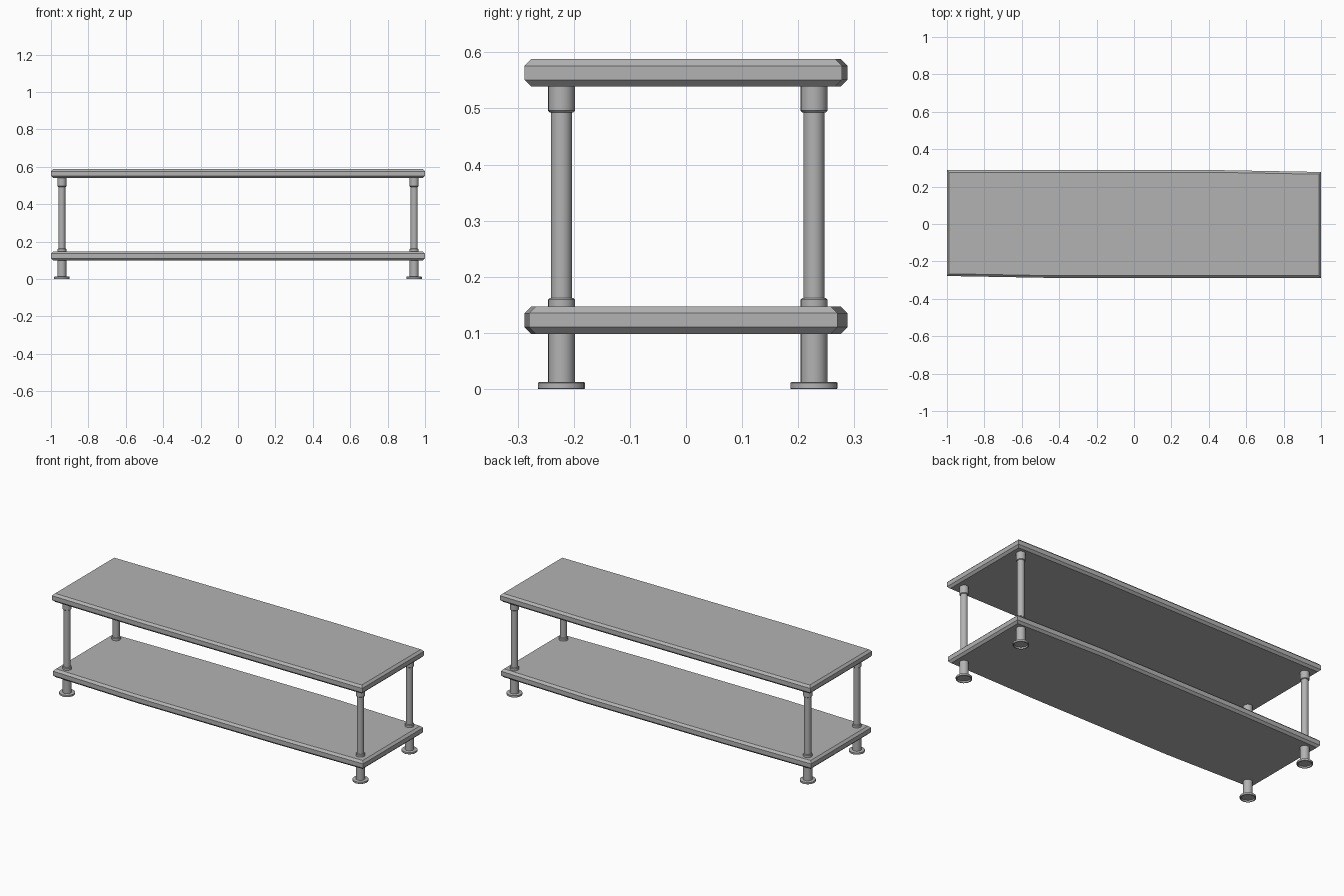
import bpy, bmesh, math

if "Cube" in bpy.data.objects:
    bpy.data.objects.remove(bpy.data.objects["Cube"])

grey = bpy.data.materials.new("dark_grey")
grey.diffuse_color = (0.45, 0.45, 0.45, 1)
grey.use_nodes = True
grey.node_tree.nodes["Principled BSDF"].inputs["Base Color"].default_value = grey.diffuse_color


def finish(name, bm, smooth=False):
    bmesh.ops.recalc_face_normals(bm, faces=bm.faces)
    mesh = bpy.data.meshes.new(name)
    bm.to_mesh(mesh)
    bm.free()
    mesh.materials.append(grey)
    ob = bpy.data.objects.new(name, mesh)
    bpy.context.collection.objects.link(ob)
    if smooth:
        bpy.context.view_layer.objects.active = ob
        ob.select_set(True)
        bpy.ops.object.shade_smooth_by_angle(angle=math.radians(35))
        ob.select_set(False)
    return ob


def loft(bm, rings):
    """Skin a stack of closed rings and cap both ends."""
    vs = [[bm.verts.new(p) for p in r] for r in rings]
    n = len(vs[0])
    for a, b in zip(vs, vs[1:]):
        for i in range(n):
            j = (i + 1) % n
            bm.faces.new((a[i], a[j], b[j], b[i]))
    bm.faces.new(vs[0][::-1])
    bm.faces.new(vs[-1])


def board(name, outline, z0, z1, c=0.012):
    """Slab with chamfered upper and lower edges."""
    def ring(z, inset):
        return [(x - math.copysign(inset, x) if abs(x) > 0.99 else x,
                 y - math.copysign(inset, y), z) for x, y in outline]
    bm = bmesh.new()
    loft(bm, [ring(z0, c), ring(z0 + c, 0), ring(z1 - c, 0), ring(z1, c)])
    return finish(name, bm)


def turned(name, x, y, profile, n=20):
    """Round part from a radius/height profile."""
    bm = bmesh.new()
    loft(bm, [[(x + r * math.cos(2 * math.pi * i / n),
                y + r * math.sin(2 * math.pi * i / n), z) for i in range(n)]
              for r, z in profile])
    return finish(name, bm, True)


# Boards, with slightly tapered corners
board("top_board", [(1, -0.288), (1, 0.278), (0.45, 0.288),
                    (-1, 0.288), (-1, -0.278), (-0.45, -0.288)], 0.539, 0.588)
board("lower_shelf", [(1, -0.28), (1, 0.27), (0.45, 0.288), (-0.45, 0.288),
                      (-1, 0.28), (-1, -0.27), (-0.45, -0.288), (0.45, -0.288)], 0.098, 0.147)

# Posts, collars and feet at each corner; the feet are recessed underneath
for sx, x in (("left", -0.942), ("right", 0.942)):
    for sy, y in (("front", -0.222), ("back", 0.228)):
        tag = f"{sy}_{sx}"
        turned(f"{tag}_post", x, y, [(0.019, 0.14), (0.019, 0.52)])
        turned(f"{tag}_top_collar", x, y,
               [(0.021, 0.493), (0.024, 0.496), (0.024, 0.545)])
        turned(f"{tag}_shelf_collar", x, y,
               [(0.024, 0.14), (0.024, 0.159), (0.021, 0.162)])
        turned(f"{tag}_leg", x, y, [(0.024, 0.009), (0.024, 0.105)])
        turned(f"{tag}_foot", x, y,
               [(0.034, 0.008), (0.036, 0), (0.041, 0), (0.042, 0.001),
                (0.042, 0.011), (0.040, 0.012)])
